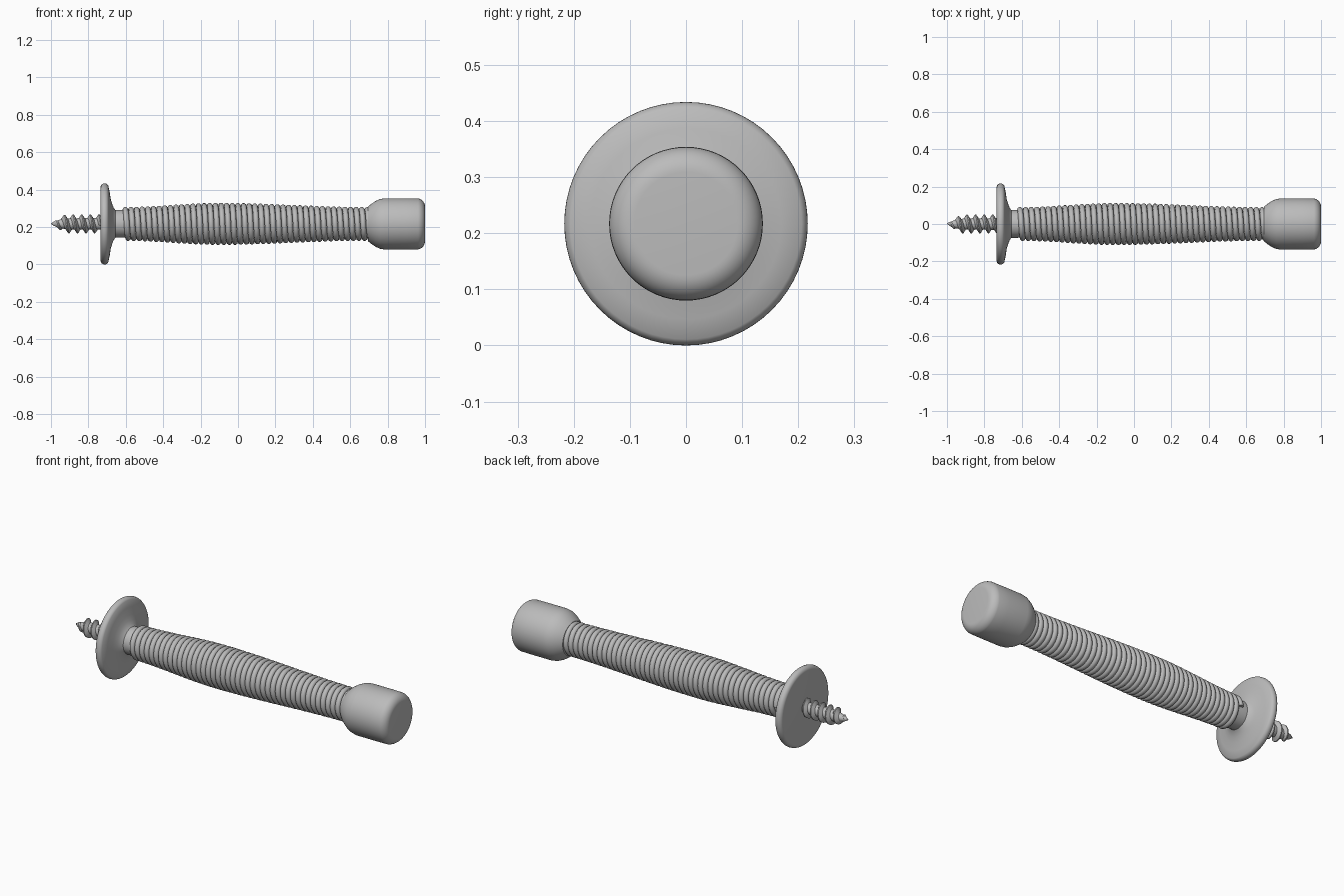
import bpy, bmesh, math

AXIS_Z = 0.217

if "Cube" in bpy.data.objects:
    bpy.data.objects.remove(bpy.data.objects["Cube"], do_unlink=True)

grey = bpy.data.materials.new("plain grey")
grey.use_nodes = True
grey.diffuse_color = (0.5, 0.5, 0.5, 1)
grey.node_tree.nodes["Principled BSDF"].inputs["Base Color"].default_value = grey.diffuse_color


def finish(name, bm, angle):
    """Turn a bmesh into a smooth shaded object on the common axis."""
    bmesh.ops.remove_doubles(bm, verts=bm.verts, dist=1e-5)
    bmesh.ops.recalc_face_normals(bm, faces=bm.faces)
    mesh = bpy.data.meshes.new(name)
    bm.to_mesh(mesh)
    bm.free()
    mesh.materials.append(grey)
    obj = bpy.data.objects.new(name, mesh)
    obj.location.z = AXIS_Z
    bpy.context.collection.objects.link(obj)
    bpy.ops.object.select_all(action="DESELECT")
    obj.select_set(True)
    bpy.context.view_layer.objects.active = obj
    bpy.ops.object.shade_smooth_by_angle(angle=math.radians(angle))
    return obj


def lathe(name, profile, steps=64, angle=35):
    """Spin an (x, radius) profile around the x axis."""
    bm = bmesh.new()
    verts = [bm.verts.new((x, r, 0)) for x, r in profile]
    edges = [bm.edges.new(pair) for pair in zip(verts, verts[1:])]
    bmesh.ops.spin(bm, geom=verts + edges, cent=(0, 0, 0), axis=(1, 0, 0),
                   angle=math.tau, steps=steps)
    return finish(name, bm, angle)


def helix(name, start, end, pitch, radius, section, steps=40, angle=50):
    """Sweep a closed (dx, dr) section along a helix of varying radius."""
    bm = bmesh.new()
    count = round((end - start) / pitch * steps)
    rings = []
    for i in range(count + 1):
        t = math.tau * i / steps
        x = start + pitch * i / steps
        ring = []
        for dx, dr in section(x):
            r = radius(x) + dr
            ring.append(bm.verts.new((x + dx, r * math.cos(t), r * math.sin(t))))
        rings.append(ring)
    for a, b in zip(rings, rings[1:]):
        for j in range(len(a)):
            k = (j + 1) % len(a)
            bm.faces.new((a[j], a[k], b[k], b[j]))
    bm.faces.new(rings[0])
    bm.faces.new(rings[-1])
    return finish(name, bm, angle)


def arc(cx, cr, radius, a0, a1, n=8):
    """Points of a rounded corner in the (x, radius) plane."""
    angles = [math.radians(a0 + (a1 - a0) * i / n) for i in range(n + 1)]
    return [(cx + radius * math.cos(a), cr + radius * math.sin(a)) for a in angles]


# Rubber bumper cap
lathe("bumper_cap", [(0.72, 0), (0.695, 0.07), (0.695, 0.092), (0.71, 0.105),
                     (0.735, 0.122), (0.76, 0.133), (0.785, 0.137), (0.9, 0.137)]
      + arc(0.955, 0.092, 0.045, 80, 0) + [(1.0, 0)])

# Wall flange with rounded rim and a flared front
lathe("wall_flange", [(-0.735, 0), (-0.735, 0.195)] + arc(-0.713, 0.195, 0.022, 180, 30, 10)
      + [(-0.686, 0.17), (-0.68, 0.13), (-0.672, 0.105), (-0.664, 0.085), (-0.655, 0.074),
         (-0.63, 0.074), (-0.56, 0.07), (-0.56, 0)])

# Coil spring, widest left of the middle
def spring_radius(x):
    u = (x + 0.1) / (0.52 if x < -0.1 else 0.8)
    bulge = 0.5 + 0.5 * math.cos(math.pi * max(-1, min(1, u)))
    return 0.076 + 0.022 * bulge


WIRE = 0.0148
round_wire = [(WIRE * math.cos(math.tau * i / 10), WIRE * math.sin(math.tau * i / 10))
              for i in range(10)]
helix("coil_spring", -0.61, 0.715, 0.0301, spring_radius, lambda x: round_wire)

# Screw shank with a pointed tip
lathe("screw_shank", [(-1, 0), (-0.985, 0.01), (-0.95, 0.024), (-0.9, 0.03),
                      (-0.73, 0.031), (-0.73, 0)], 32)

# Screw thread, shrinking towards the tip
def shank_radius(x):
    return 0.029 * min(1, (x + 1) / 0.07)


def thread_section(x):
    h = 0.021 * min(1, (x + 1) / 0.08)
    return [(-0.018, -0.004), (-0.003, h), (0.003, h), (0.018, -0.004)]


helix("screw_thread", -0.985, -0.73, 0.046, shank_radius, thread_section, 32, 40)
